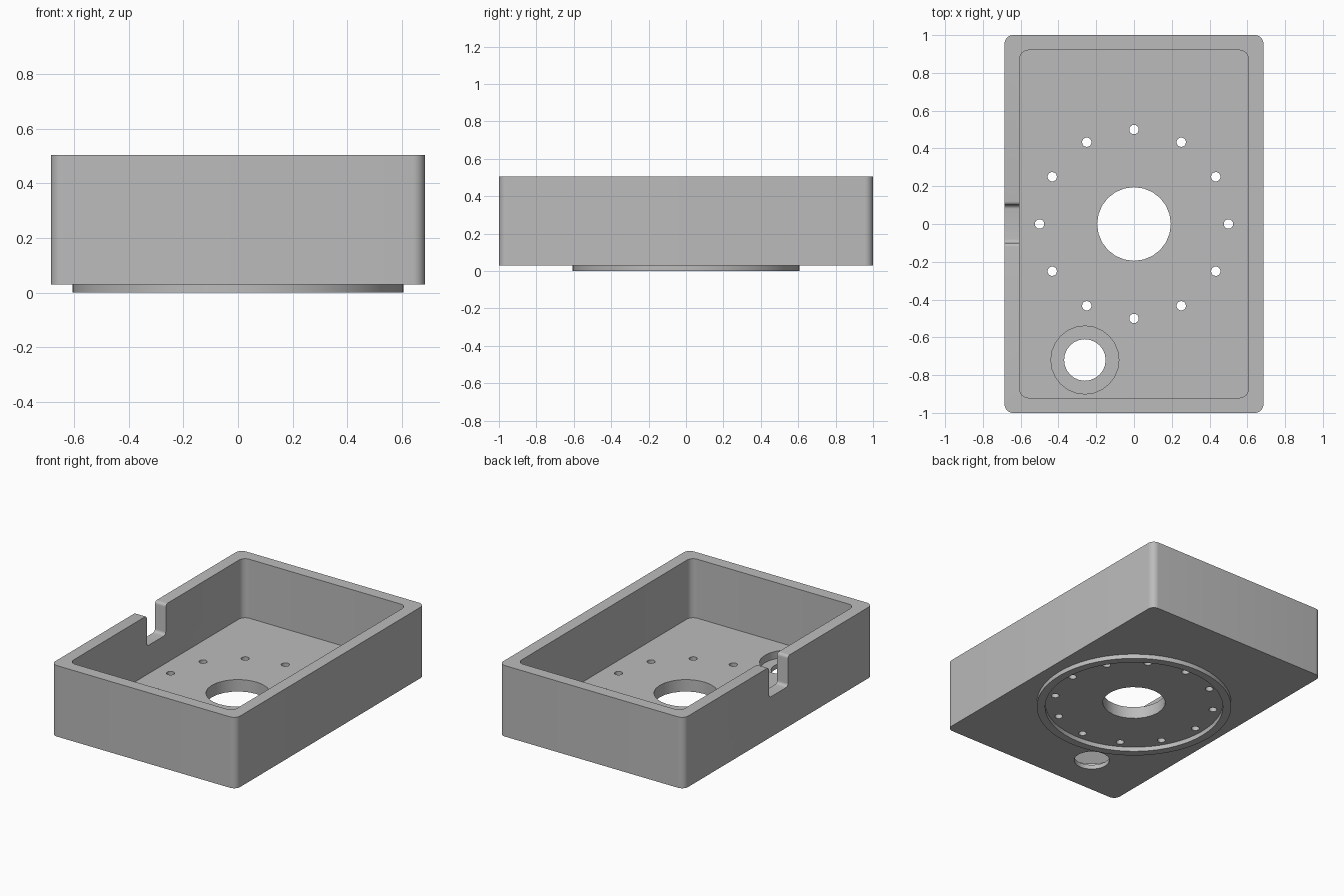
import bpy
import bmesh
from math import sin, cos, pi, radians
from mathutils import Vector

default = bpy.data.objects.get("Cube")
if default:
    bpy.data.objects.remove(default, do_unlink=True)

grey = bpy.data.materials.new("plain grey")
grey.use_nodes = True
colour = (0.5, 0.5, 0.5, 1)
grey.diffuse_color = colour
grey.node_tree.nodes["Principled BSDF"].inputs["Base Color"].default_value = colour


def arc(cx, cy, r, start, end, steps=8):
    angles = [radians(start + (end - start) * i / steps) for i in range(steps + 1)]
    return [(cx + r * cos(a), cy + r * sin(a)) for a in angles]


def circle(cx, cy, r, sides):
    return arc(cx, cy, r, 0, 360, sides)[:-1]


def rounded_rect(hx, hy, r):
    corners = [(1, 1), (-1, 1), (-1, -1), (1, -1)]
    return [p for i, (sx, sy) in enumerate(corners)
            for p in arc(sx * (hx - r), sy * (hy - r), r, 90 * i, 90 * i + 90)]


def prism(name, outline, low, high, along_x=False):
    """Extrude an outline along z, or a (y, z) outline along x."""
    bm = bmesh.new()
    verts = [bm.verts.new((low, u, v) if along_x else (u, v, low)) for u, v in outline]
    face = bm.faces.new(verts)
    step = Vector((high - low, 0, 0)) if along_x else Vector((0, 0, high - low))
    top = bmesh.ops.extrude_face_region(bm, geom=[face])["geom"]
    bmesh.ops.translate(bm, vec=step, verts=[g for g in top if isinstance(g, bmesh.types.BMVert)])
    bmesh.ops.recalc_face_normals(bm, faces=bm.faces)
    mesh = bpy.data.meshes.new(name)
    bm.to_mesh(mesh)
    bm.free()
    mesh.materials.append(grey)
    obj = bpy.data.objects.new(name, mesh)
    bpy.context.collection.objects.link(obj)
    return obj


def activate(obj):
    bpy.ops.object.select_all(action="DESELECT")
    obj.select_set(True)
    bpy.context.view_layer.objects.active = obj


def cut(target, cutter):
    mod = target.modifiers.new("cut", "BOOLEAN")
    mod.operation = "DIFFERENCE"
    mod.solver = "EXACT"
    mod.object = cutter
    activate(target)
    bpy.ops.object.modifier_apply(modifier=mod.name)
    bpy.data.objects.remove(cutter, do_unlink=True)


BASE, FLOOR, TOP = 0.03, 0.11, 0.505

# Open tray with rounded corners
tray = prism("tray", rounded_rect(0.685, 1.0, 0.045), BASE, TOP)
cut(tray, prism("cavity", rounded_rect(0.605, 0.92, 0.045), FLOOR, 0.7))

# Centre hole and the bolt circle around it
cut(tray, prism("centre_hole", circle(0, 0, 0.195, 24), -0.1, 0.2))
for i in range(12):
    a = i * pi / 6
    cut(tray, prism("bolt_hole", circle(0.5 * cos(a), 0.5 * sin(a), 0.025, 16), -0.1, 0.2))

# Counterbored hole near the front
cut(tray, prism("counterbore", circle(-0.26, -0.72, 0.18, 24), 0.06, 0.2))
cut(tray, prism("outlet_hole", circle(-0.26, -0.72, 0.11, 24), -0.1, 0.2))

# Filleted notch in the right wall
half = [(0.12, 0.6)] + arc(0.12, TOP - 0.02, 0.02, 90, 180, 6) + arc(0.08, 0.32, 0.02, 0, -90, 6)
notch = half + [(-y, z) for y, z in reversed(half)]
cut(tray, prism("notch", notch, -0.8, -0.57, along_x=True))

# Raised ring under the floor
ring = prism("base_ring", circle(0, 0, 0.607, 64), 0, BASE + 0.005)
cut(ring, prism("ring_bore", circle(0, 0, 0.555, 64), -0.1, 0.2))

for obj in (tray, ring):
    activate(obj)
    bpy.ops.object.shade_smooth_by_angle(angle=radians(30))
